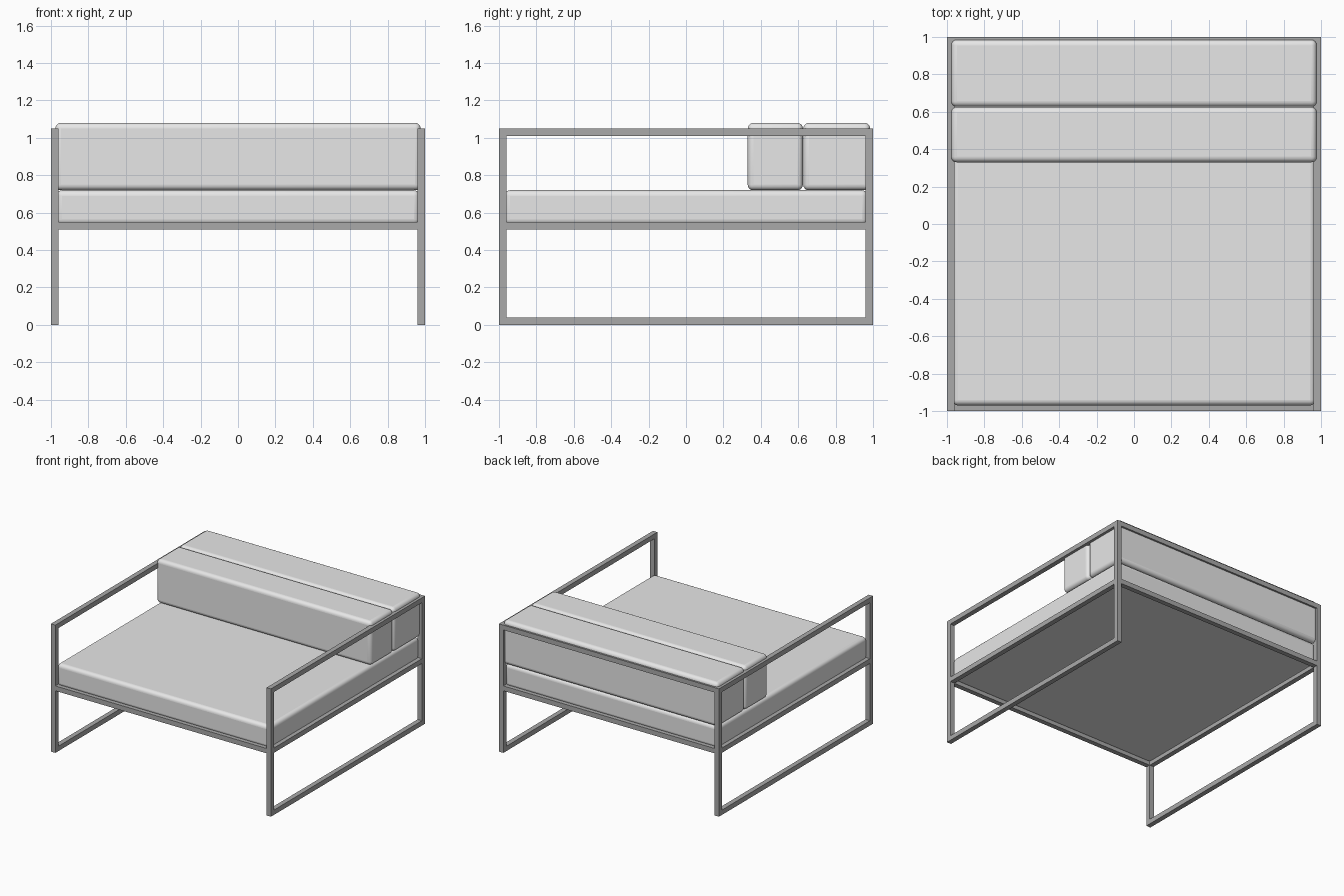
import bpy
import math
from mathutils import Vector

cube = bpy.data.objects.get("Cube")
if cube:
    bpy.data.objects.remove(cube, do_unlink=True)


def material(name, value):
    mat = bpy.data.materials.new(name)
    mat.use_nodes = True
    color = (value, value, value, 1)
    mat.diffuse_color = color
    mat.node_tree.nodes["Principled BSDF"].inputs["Base Color"].default_value = color
    return mat


fabric = material("light grey fabric", 0.8)
metal = material("dark grey metal", 0.4)


def box(name, low, high, mat, radius=0):
    """Box between two corners, optionally with rounded edges."""
    low, high = Vector(low), Vector(high)
    bpy.ops.mesh.primitive_cube_add(size=1, location=(low + high) / 2)
    obj = bpy.context.object
    obj.name = name
    obj.scale = high - low
    bpy.ops.object.transform_apply(location=False, rotation=False, scale=True)
    obj.data.materials.append(mat)
    if radius:
        bevel = obj.modifiers.new("rounded edges", "BEVEL")
        bevel.width = radius
        bevel.segments = 5
        bpy.ops.object.shade_smooth_by_angle(angle=math.radians(35))
    return obj


TUBE = 0.04
INNER = 1 - TUBE
TOP = 1.05
SEAT = 0.51

# Side frames: two legs joined by floor, seat and arm rails
for side, s in (("right", -1), ("left", 1)):
    x0, x1 = sorted((s, s * INNER))
    box(side + "_front_leg", (x0, -1, 0), (x1, -INNER, TOP), metal)
    box(side + "_back_leg", (x0, INNER, 0), (x1, 1, TOP), metal)
    for part, z in (("floor_rail", 0), ("seat_rail", SEAT), ("arm_rail", TOP - TUBE)):
        box(side + "_" + part, (x0, -INNER, z), (x1, INNER, z + TUBE), metal)

# Cross rails between the side frames
box("front_seat_rail", (-INNER, -1, SEAT), (INNER, -INNER, SEAT + TUBE), metal)
box("back_seat_rail", (-INNER, INNER, SEAT), (INNER, 1, SEAT + TUBE), metal)
box("back_top_rail", (-INNER, INNER, TOP - TUBE), (INNER, 1, TOP), metal)

# Cushions
box("seat_cushion", (-0.97, -0.97, 0.535), (0.97, 0.97, 0.72), fabric, 0.03)
box("front_back_cushion", (-0.977, 0.33, 0.72), (0.977, 0.625, 1.08), fabric, 0.03)
box("rear_back_cushion", (-0.977, 0.627, 0.72), (0.977, 0.985, 1.08), fabric, 0.03)
